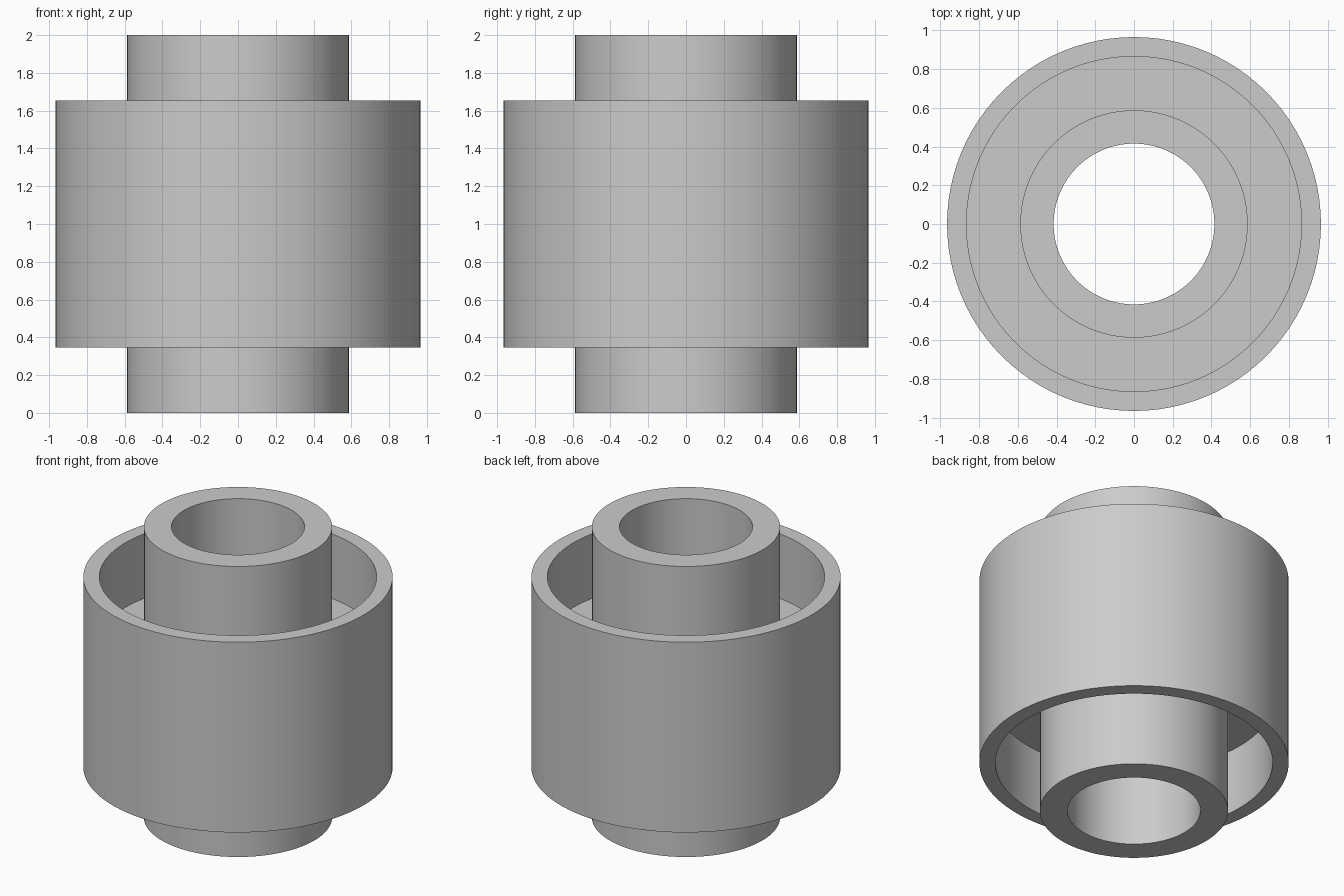
import bpy
import bmesh
from math import cos, sin, tau, radians

SEGMENTS = 96

cube = bpy.data.objects.get("Cube")
if cube:
    bpy.data.objects.remove(cube, do_unlink=True)

grey = bpy.data.materials.new("plain_grey")
grey.use_nodes = True
colour = (0.6, 0.6, 0.6, 1)
grey.diffuse_color = colour
grey.node_tree.nodes["Principled BSDF"].inputs["Base Color"].default_value = colour


def lathe(name, profile):
    """Revolve a closed (radius, height) profile around the z axis."""
    bm = bmesh.new()
    rings = []
    for i in range(SEGMENTS):
        a = tau * i / SEGMENTS
        rings.append([bm.verts.new((r * cos(a), r * sin(a), z)) for r, z in profile])
    count = len(profile)
    for i, ring in enumerate(rings):
        after = rings[(i + 1) % SEGMENTS]
        for j in range(count):
            k = (j + 1) % count
            bm.faces.new((ring[j], after[j], after[k], ring[k]))
    bmesh.ops.recalc_face_normals(bm, faces=bm.faces)
    mesh = bpy.data.meshes.new(name)
    bm.to_mesh(mesh)
    bm.free()
    mesh.materials.append(grey)
    obj = bpy.data.objects.new(name, mesh)
    bpy.context.collection.objects.link(obj)
    bpy.ops.object.select_all(action="DESELECT")
    obj.select_set(True)
    bpy.context.view_layer.objects.active = obj
    bpy.ops.object.shade_smooth_by_angle(angle=radians(30))
    return obj


# Radii and heights
bore, hub, rim_inner, rim_outer = 0.415, 0.587, 0.865, 0.965
rim_low, rim_high = 0.345, 1.655
web_low, web_high = 0.79, 1.21

# Hub, web and rim as one turned section
lathe("roller_body", [
    (bore, 0), (hub, 0), (hub, web_low), (rim_inner, web_low),
    (rim_inner, rim_low), (rim_outer, rim_low),
    (rim_outer, rim_high), (rim_inner, rim_high),
    (rim_inner, web_high), (hub, web_high), (hub, 2), (bore, 2),
])
